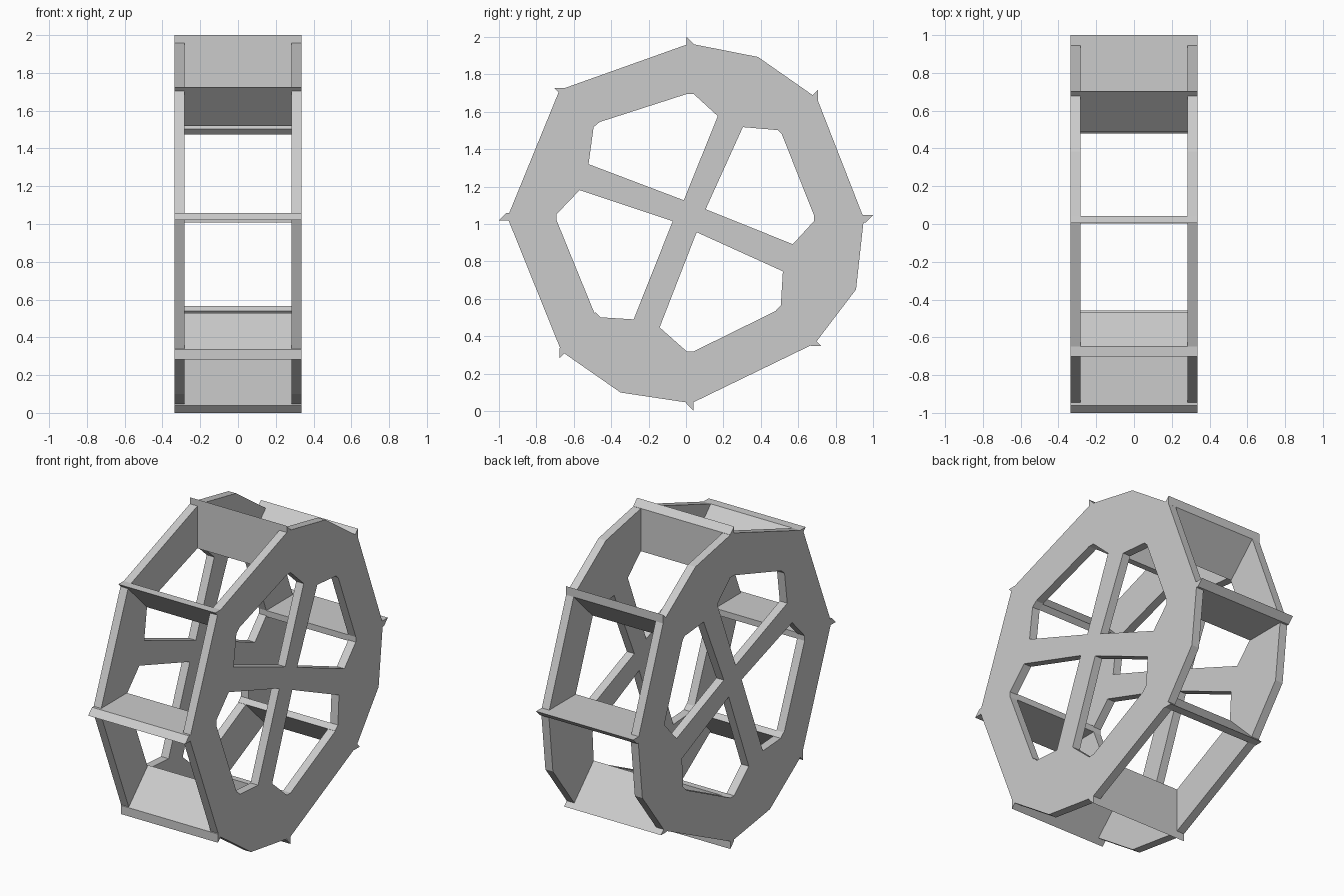
import bpy
import bmesh
from math import radians
from mathutils import Matrix, Vector

default_cube = bpy.data.objects.get("Cube")
if default_cube:
    bpy.data.objects.remove(default_cube, do_unlink=True)

HALF_WIDTH = 0.335
PLATE = 0.052
BOARD = 0.038

grey = bpy.data.materials.new("plain_grey")
colour = (0.6, 0.6, 0.6, 1)
grey.use_nodes = True
grey.diffuse_color = colour
grey.node_tree.nodes["Principled BSDF"].inputs["Base Color"].default_value = colour


def cut_sheet(name, outlines, thickness, centre_x):
    """Extrude outlines drawn in the y-z plane along x; inner outlines become holes."""
    curve = bpy.data.curves.new(name + "_outline", "CURVE")
    curve.dimensions = "2D"
    curve.fill_mode = "BOTH"
    curve.extrude = thickness / 2
    for outline in outlines:
        spline = curve.splines.new("POLY")
        spline.points.add(len(outline) - 1)
        for point, (y, z) in zip(spline.points, outline):
            point.co = (y, z, 0, 1)
        spline.use_cyclic_u = True

    # Turn the filled curve into a clean welded mesh
    helper = bpy.data.objects.new(name + "_helper", curve)
    bpy.context.scene.collection.objects.link(helper)
    depsgraph = bpy.context.evaluated_depsgraph_get()
    mesh = bpy.data.meshes.new_from_object(helper.evaluated_get(depsgraph))
    bpy.data.objects.remove(helper, do_unlink=True)
    bpy.data.curves.remove(curve)

    # Local x, y, z become world y, z, x
    axes = Matrix(((0, 0, 1, centre_x), (1, 0, 0, 0), (0, 1, 0, 0), (0, 0, 0, 1)))
    bm = bmesh.new()
    bm.from_mesh(mesh)
    bm.transform(axes)
    bmesh.ops.remove_doubles(bm, verts=bm.verts, dist=0.0005)
    bmesh.ops.recalc_face_normals(bm, faces=bm.faces)
    for face in bm.faces:
        face.smooth = False
    bm.to_mesh(mesh)
    bm.free()

    mesh.name = name
    mesh.materials.clear()
    mesh.materials.append(grey)
    sheet = bpy.data.objects.new(name, mesh)
    bpy.context.scene.collection.objects.link(sheet)
    return sheet


# Wheel side: uneven rim with four openings that leave crossed spokes
rim = [(.02, 1.965), (.385, 1.893), (.70, 1.673), (.951, 1.03), (.909, .65), (.69, .362),
       (.03, .042), (-.35, .099), (-.666, .319), (-.955, 1.035), (-.676, 1.717)]
top_hole = [(-.494, 1.518), (-.462, 1.545), (.004, 1.695), (.041, 1.695),
            (.17, 1.577), (-.012, 1.127), (-.521, 1.32)]
back_hole = [(.304, 1.518), (.491, 1.502), (.512, 1.481), (.684, 1.047),
             (.684, 1.015), (.571, .892), (.105, 1.079)]
low_hole = [(.057, .956), (.518, .747), (.507, .565), (.486, .538),
            (.041, .319), (.004, .319), (-.141, .447)]
front_hole = [(-.071, 1.015), (-.28, .49), (-.457, .501), (-.489, .522),
              (-.692, 1.02), (-.692, 1.052), (-.569, 1.181)]

for side, sign in (("left", 1), ("right", -1)):
    cut_sheet(side + "_wheel_side", [rim, top_hole, back_hole, low_hole, front_hole],
              PLATE, sign * (HALF_WIDTH - PLATE / 2))

# Paddles: radial boards from the openings out past the rim, with a slanted tip
paddles = [
    ("back", back_hole[3], .316), ("upper_back", back_hole[1], .302),
    ("top", top_hole[2], .305), ("upper_front", top_hole[0], .295),
    ("front", front_hole[4], .308), ("lower_front", front_hole[2], .31),
    ("bottom", low_hole[4], .319), ("lower_back", low_hole[2], .308),
]
for step, (place, corner, length) in enumerate(paddles):
    turn = Matrix.Rotation(radians(45 * step), 2)
    outward = turn @ Vector((1, 0))
    across = turn @ Vector((0, -BOARD))
    inner = Vector(corner)
    tip = inner + outward * length
    board = [inner, tip, tip + across - outward * BOARD, inner + across]
    cut_sheet(place + "_paddle", [board], 2 * HALF_WIDTH, 0)
